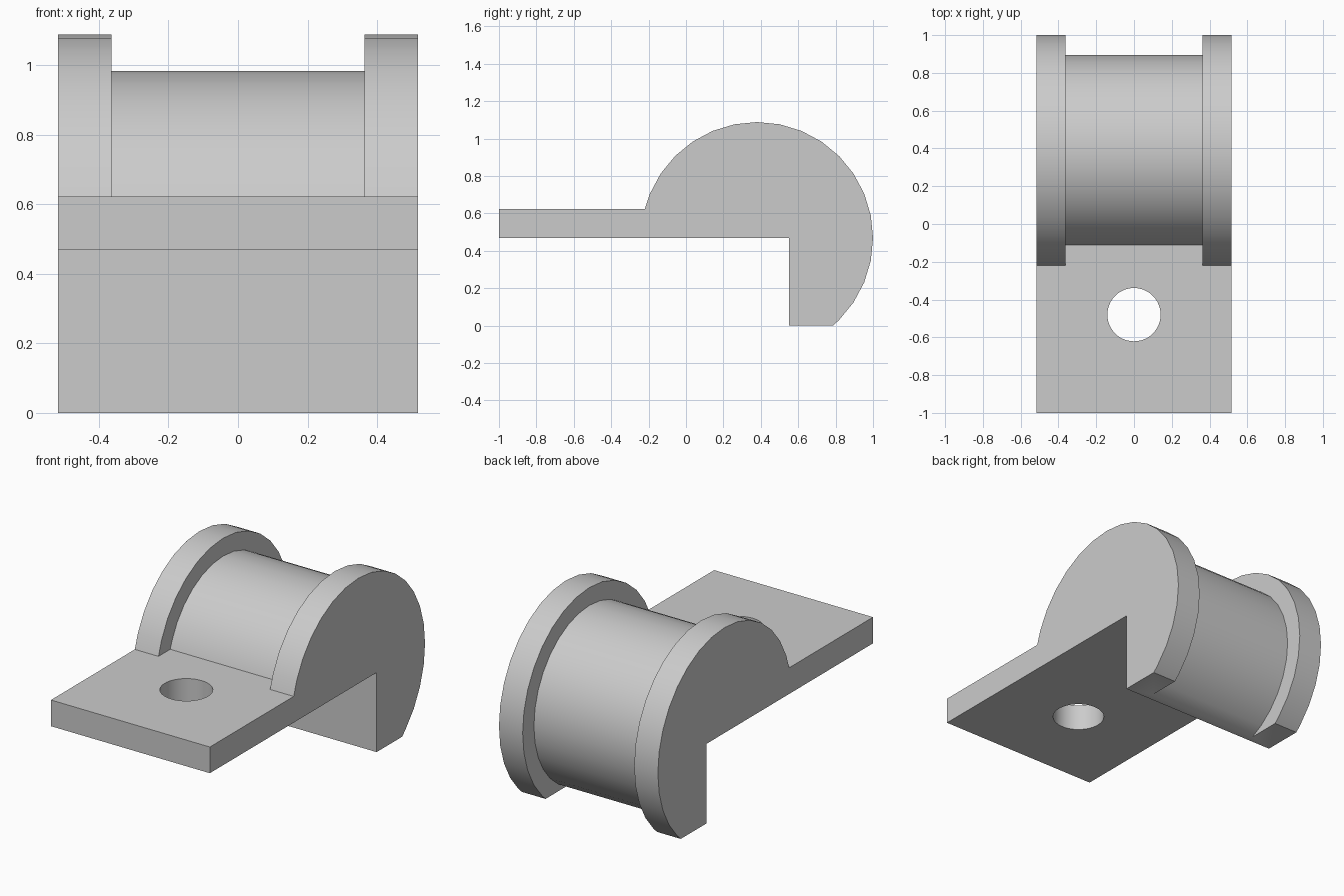
import bpy
import bmesh
from math import asin, cos, sin, pi, radians

cube = bpy.data.objects.get("Cube")
if cube:
    bpy.data.objects.remove(cube)

# Main dimensions
HALF_WIDTH, GROOVE_HALF = 0.517, 0.363
CY, CZ = 0.38, 0.468              # barrel axis
FLANGE_R, BARREL_R = 0.62, 0.515
PLATE_TOP, PLATE_BOTTOM = 0.622, 0.468
STEP = 2 * pi / 32

grey = bpy.data.materials.new("light grey")
grey.use_nodes = True
grey.diffuse_color = (0.6, 0.6, 0.6, 1)
grey.node_tree.nodes["Principled BSDF"].inputs["Base Color"].default_value = (0.6, 0.6, 0.6, 1)


def arc(radius, z_end):
    """Points (y, z) from the plate top, over the barrel, down to z_end at the back."""
    start = pi - asin((PLATE_TOP - CZ) / radius)
    end = asin((z_end - CZ) / radius)
    inner = [k * STEP for k in range(16, -16, -1) if end + 0.01 < k * STEP < start - 0.01]
    return [(CY + radius * cos(a), CZ + radius * sin(a)) for a in [start, *inner, end]]


def extrude_profile(name, points, half):
    """Solid made by sweeping a (y, z) outline along x."""
    bm = bmesh.new()
    face = bm.faces.new([bm.verts.new((-half, y, z)) for y, z in points])
    swept = bmesh.ops.extrude_face_region(bm, geom=[face])["geom"]
    verts = [g for g in swept if isinstance(g, bmesh.types.BMVert)]
    bmesh.ops.translate(bm, verts=verts, vec=(2 * half, 0, 0))
    bmesh.ops.recalc_face_normals(bm, faces=bm.faces)
    mesh = bpy.data.meshes.new(name)
    bm.to_mesh(mesh)
    bm.free()
    mesh.materials.append(grey)
    obj = bpy.data.objects.new(name, mesh)
    bpy.context.collection.objects.link(obj)
    return obj


def cut(target, cutter):
    cutter.hide_render = True
    mod = target.modifiers.new("cut", "BOOLEAN")
    mod.operation, mod.solver, mod.object = "DIFFERENCE", "EXACT", cutter
    bpy.context.view_layer.objects.active = target
    bpy.ops.object.modifier_apply(modifier=mod.name)
    bpy.data.objects.remove(cutter)


# Bracket: flat plate, flange-sized barrel and rear lip in one outline
outline = [(-1, PLATE_BOTTOM), (-1, PLATE_TOP)] + arc(FLANGE_R, 0)
outline += [(0.55, 0), (0.55, PLATE_BOTTOM)]
bracket = extrude_profile("flanged_bracket", outline, HALF_WIDTH)

# Groove between the two flanges
groove = arc(BARREL_R, -0.04) + arc(FLANGE_R + 0.06, -0.04)[::-1]
cut(bracket, extrude_profile("groove_cutter", groove, GROOVE_HALF))

# Bolt hole through the plate
bpy.ops.mesh.primitive_cylinder_add(vertices=48, radius=0.141, depth=0.5,
                                    location=(0, -0.48, 0.55))
hole = bpy.context.object
hole.name = "bolt_hole_cutter"
hole.data.materials.append(grey)
cut(bracket, hole)

# Merge coplanar pieces and smooth the curved faces
bm = bmesh.new()
bm.from_mesh(bracket.data)
bmesh.ops.remove_doubles(bm, verts=bm.verts, dist=0.0001)
bmesh.ops.dissolve_limit(bm, angle_limit=radians(0.5), verts=bm.verts, edges=bm.edges)
bm.to_mesh(bracket.data)
bm.free()
bpy.ops.object.select_all(action="DESELECT")
bracket.select_set(True)
bpy.context.view_layer.objects.active = bracket
bpy.ops.object.shade_smooth_by_angle(angle=radians(30))
